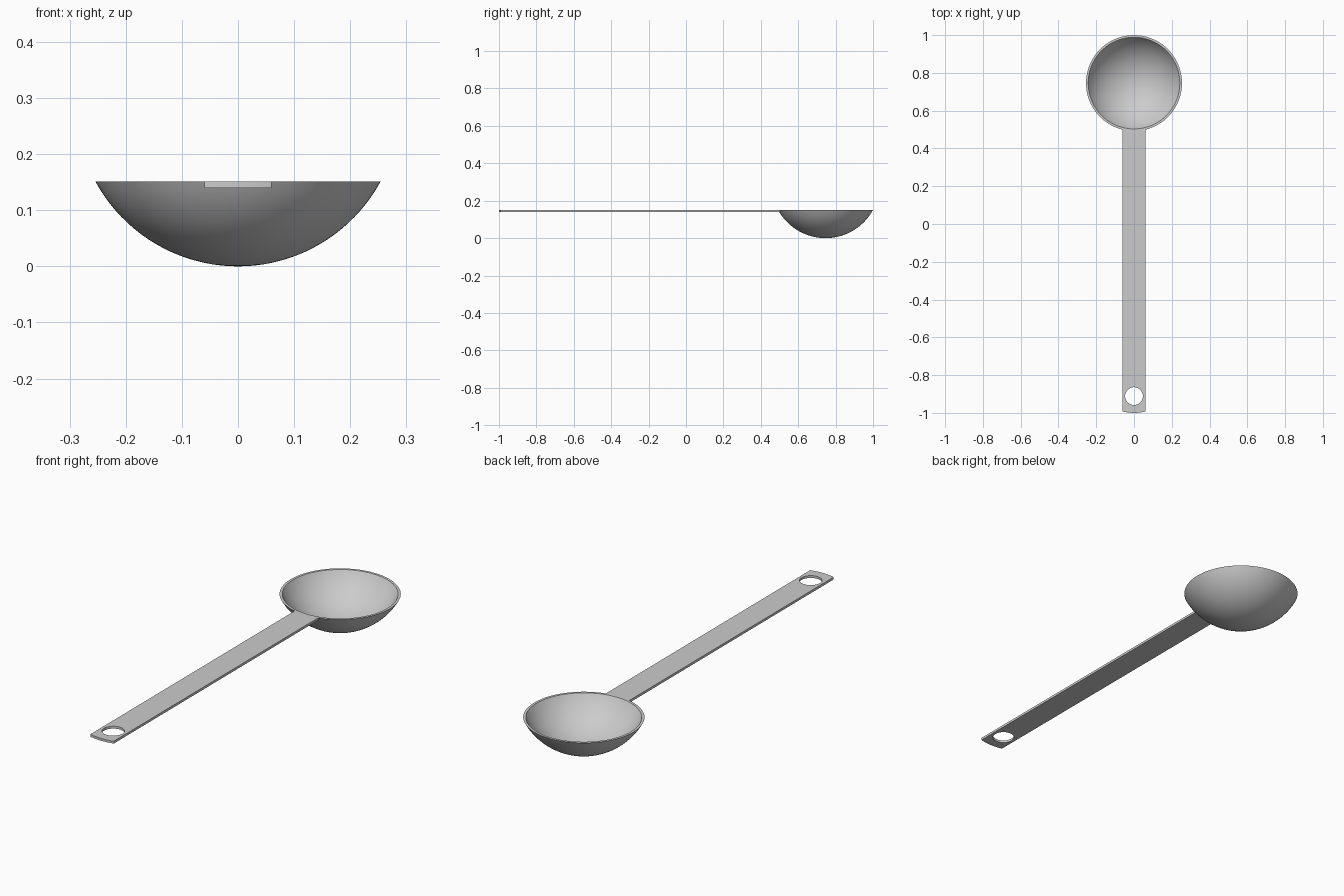
import bpy, bmesh, math
from mathutils import Vector

if "Cube" in bpy.data.objects:
    bpy.data.objects.remove(bpy.data.objects["Cube"])

RIM_R, RIM_Z, WALL = 0.254, 0.151, 0.01
BOWL_Y = 1.0 - RIM_R
SPHERE_R = (RIM_R ** 2 + RIM_Z ** 2) / (2 * RIM_Z)

steel = bpy.data.materials.new("grey_steel")
steel.diffuse_color = (0.6, 0.6, 0.6, 1)
steel.use_nodes = True
steel.node_tree.nodes["Principled BSDF"].inputs["Base Color"].default_value = steel.diffuse_color


def add_object(name, bm):
    mesh = bpy.data.meshes.new(name)
    bmesh.ops.recalc_face_normals(bm, faces=bm.faces)
    bm.to_mesh(mesh)
    bm.free()
    mesh.materials.append(steel)
    ob = bpy.data.objects.new(name, mesh)
    bpy.context.collection.objects.link(ob)
    return ob


def cap_profile(radius, n=20):
    """Arc from the bottom pole up to rim height, on a sphere about SPHERE_R."""
    end = math.acos((SPHERE_R - RIM_Z) / radius)
    return [Vector((radius * math.sin(end * i / n), 0,
                    SPHERE_R - radius * math.cos(end * i / n))) for i in range(n + 1)]


# bowl: lathed double-walled spherical cap
bm = bmesh.new()
profile = cap_profile(SPHERE_R) + cap_profile(SPHERE_R - WALL)[::-1]
verts = [bm.verts.new(p) for p in profile]
edges = [bm.edges.new(pair) for pair in zip(verts, verts[1:])]
bmesh.ops.spin(bm, geom=verts + edges, cent=(0, 0, 0), axis=(0, 0, 1),
               angle=2 * math.pi, steps=72)
bmesh.ops.remove_doubles(bm, verts=bm.verts, dist=1e-5)
bowl = add_object("bowl", bm)
bowl.location.y = BOWL_Y
bpy.context.view_layer.objects.active = bowl
bowl.select_set(True)
bpy.ops.object.shade_smooth_by_angle(angle=math.radians(30))

# handle: flat strip with arced ends and a hanging hole
HALF_W, THICK = 0.06, 0.011


def arc(cy, radius, n=12):
    """Points across the handle width on a circle, bulging towards -y."""
    xs = [-HALF_W + 2 * HALF_W * i / n for i in range(n + 1)]
    return [(x, cy - math.sqrt(radius ** 2 - x * x)) for x in xs]


outline = arc(-0.75, 0.25) + arc(BOWL_Y, 0.247)[::-1]
hole = [(0.047 * math.cos(a), -0.911 + 0.047 * math.sin(a))
        for a in (2 * math.pi * i / 48 for i in range(48))]

bm = bmesh.new()
loops = []
for pts in (outline, hole):
    vs = [bm.verts.new((x, y, RIM_Z - THICK / 2)) for x, y in pts]
    loops += [bm.edges.new((v, vs[i - 1])) for i, v in enumerate(vs)]
bmesh.ops.triangle_fill(bm, use_beauty=True, edges=loops, normal=(0, 0, 1))
handle = add_object("handle", bm)
solid = handle.modifiers.new("thickness", 'SOLIDIFY')
solid.thickness = THICK
solid.offset = 0
